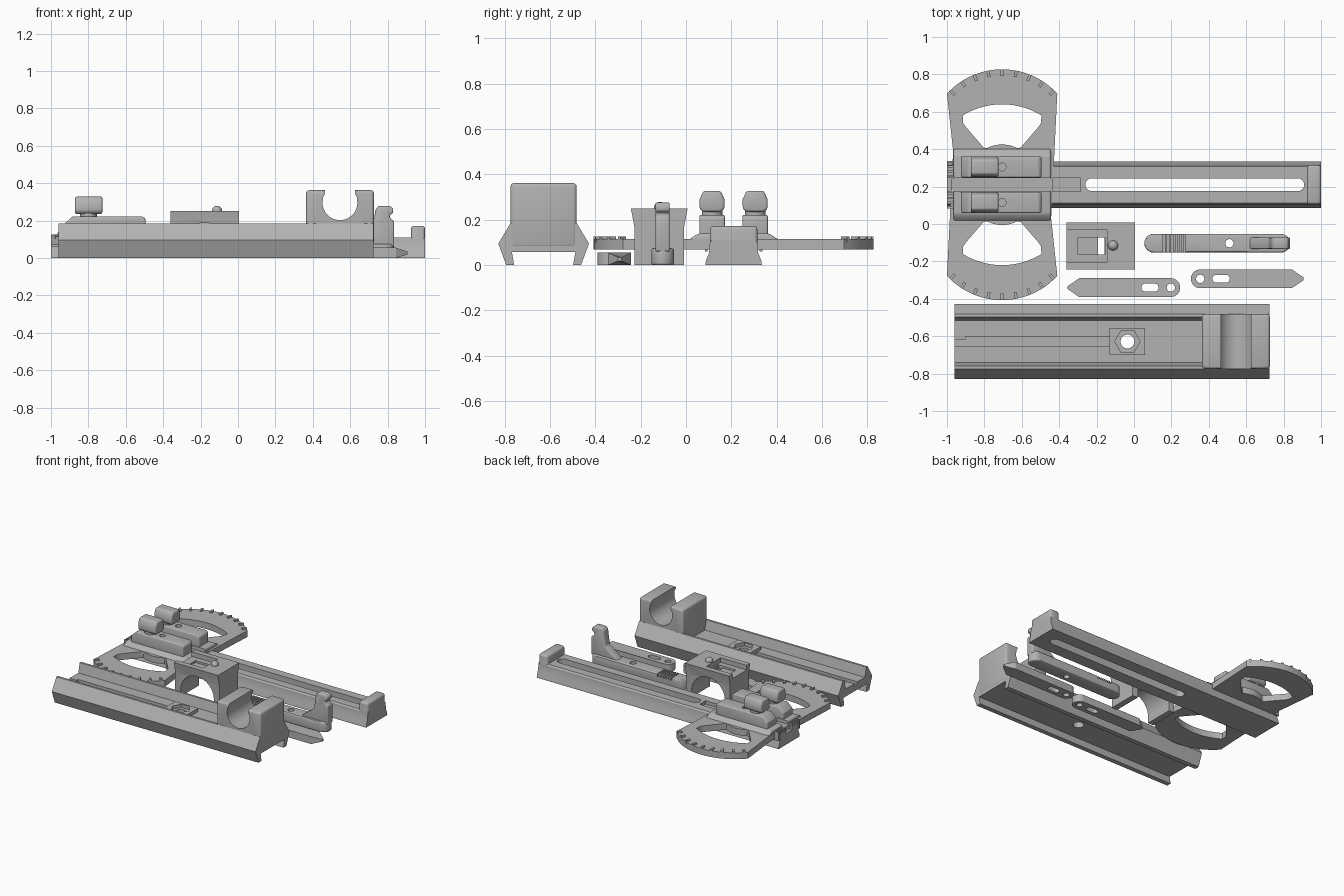
import bpy, bmesh
from math import sin, cos, radians, pi
from mathutils import Matrix

if "Cube" in bpy.data.objects:
    bpy.data.objects.remove(bpy.data.objects["Cube"])

grey = bpy.data.materials.new("plain grey")
grey.use_nodes = True
grey.diffuse_color = (0.45, 0.45, 0.45, 1)
grey.node_tree.nodes["Principled BSDF"].inputs["Base Color"].default_value = (0.45, 0.45, 0.45, 1)


def activate(ob):
    bpy.ops.object.select_all(action='DESELECT')
    ob.select_set(True)
    bpy.context.view_layer.objects.active = ob


def prism(name, pts, axis, lo, hi, bevel=0):
    """Extrude a 2D outline along an axis; outline is in the other two axes."""
    place = {'x': lambda p, t: (t, p[0], p[1]),
             'y': lambda p, t: (p[0], t, p[1]),
             'z': lambda p, t: (p[0], p[1], t)}[axis]
    bm = bmesh.new()
    a = [bm.verts.new(place(p, lo)) for p in pts]
    b = [bm.verts.new(place(p, hi)) for p in pts]
    bm.faces.new(a)
    bm.faces.new(b)
    for i in range(len(pts)):
        j = (i + 1) % len(pts)
        bm.faces.new((a[i], a[j], b[j], b[i]))
    bmesh.ops.recalc_face_normals(bm, faces=bm.faces)
    me = bpy.data.meshes.new(name)
    bm.to_mesh(me)
    bm.free()
    me.materials.append(grey)
    ob = bpy.data.objects.new(name, me)
    bpy.context.collection.objects.link(ob)
    if bevel:
        mod = ob.modifiers.new("bevel", 'BEVEL')
        mod.width, mod.segments, mod.limit_method = bevel, 3, 'ANGLE'
        activate(ob)
        bpy.ops.object.modifier_apply(modifier=mod.name)
    return ob


def box(name, x, y, z, bevel=0):
    pts = [(x[0], y[0]), (x[1], y[0]), (x[1], y[1]), (x[0], y[1])]
    return prism(name, pts, 'z', z[0], z[1], bevel)


def arc(cx, cy, r, a0, a1, n=24):
    return [(cx + r * cos(radians(a0 + (a1 - a0) * i / n)),
             cy + r * sin(radians(a0 + (a1 - a0) * i / n))) for i in range(n + 1)]


def circle(cx, cy, r, n=32):
    return arc(cx, cy, r, 0, 360 - 360 / n, n - 1)


def pill(x0, x1, y, r):
    return arc(x0 + r, y, r, 90, 270, 12) + arc(x1 - r, y, r, -90, 90, 12)


def mirrored(half, c):
    """Closed outline from a half outline given as offsets from centre c."""
    return [(c + u, v) for u, v in half] + [(c - u, v) for u, v in reversed(half)]


def cut(ob, *cutters):
    for c in cutters:
        mod = ob.modifiers.new("cut", 'BOOLEAN')
        mod.operation, mod.solver, mod.object = 'DIFFERENCE', 'EXACT', c
        activate(ob)
        bpy.ops.object.modifier_apply(modifier=mod.name)
        bpy.data.objects.remove(c)
    return ob


# Slotted rail with end stop
RY = 0.21
rail = prism("rail", mirrored([(.125, 0), (.122, .02), (.108, .055), (.105, .1), (.097, .11)], RY), 'x', -1, 1)
cut(rail, prism("c", pill(-.26, .91, RY, .034), 'z', -.1, .3),
    box("c", (-1.1, -.285), (RY - .035, RY + .035), (.085, .3)))
prism("rail_stop", mirrored([(.125, 0), (.105, .055), (.105, .172)], RY), 'x', .925, 1, .015)

# Double-ended angle plate
PX = -.705
lobe = arc(0, .217, .4, 42.5, 137.5)
outline = lobe + [(-.275, .3), (-.262, .18)]
outline += [(-x, -y) for x, y in outline]
outline = [(PX + x, RY + y) for x, y in outline]
plate = prism("angle_plate", outline, 'z', .068, .115)
window = arc(0, .03, .4, 58.3, 121.7) + [(-.208, .33), (-.195, .31), (-.1, .2), (-.085, .195)]
window += [(-.045, .21), (0, .217), (.045, .21), (.085, .195), (.1, .2), (.195, .31), (.208, .33)]
for s in (1, -1):
    cut(plate, prism("c", [(PX + x, RY + s * y) for x, y in window], 'z', 0, .3))
    # Raised degree marks round the rim
    for k in range(9):
        a = radians(46 + 11 * k) * s
        tick = box("degree_mark", (.365, .4), (-.008, .008), (.1, .126))
        tick.data.transform(Matrix.Translation((PX, RY + s * .217, 0)) @ Matrix.Rotation(a, 4, 'Z'))

# Collar, clamp blocks and knobs on the plate
groove = ((-1.1, -.285), (RY - .035, RY + .035), (.085, .4))
collar = prism("collar", mirrored([(.2, .1), (.19, .118), (.155, .14)], RY), 'x', -.965, -.445, .01)
cut(collar, box("c", *groove))
block = [(-.925, .11), (-.925, .185), (-.885, .222), (-.51, .222), (-.495, .21), (-.495, .11)]
for s, side in ((1, "back"), (-1, "front")):
    y = RY + s * .095
    ob = prism(side + "_clamp_block", block, 'y', y - .056, y + .056, .008)
    cut(ob, prism("c", circle(PX, y, .021), 'z', .2, .3))
    prism(side + "_knob_neck", circle(-.8, y, .045), 'z', .21, .27)
    cap = [(.04, .235), (.055, .25), (.055, .29), (.038, .328)]
    prism(side + "_knob_cap", mirrored(cap, y), 'x', -.872, -.725, .014)
    # Small ratchet teeth at the plate's end
for k in range(4):
    box("ratchet_tooth", (-1, -.96), (RY + .04 + .025 * k, RY + .052 + .025 * k), (.06, .125))
    box("ratchet_tooth", (-1, -.96), (RY - .052 - .025 * k, RY - .04 - .025 * k), (.06, .125))

# Long channel body
BY = -.628
section = [(.13, 0), (.165, 0), (.2, .095), (.146, .185), (.13, .185), (.113, .115)]
section = [(.14, .058)] + section
body = prism("channel_body", mirrored(section, BY), 'x', -.96, .725)
HX = -.035
box_boss = box("nut_boss", (-.13, .06), (BY - .072, BY + .072), (.1, .14))
cut(box_boss, prism("c", circle(HX, BY, .068, 6), 'z', .115, .3), prism("c", circle(HX, BY, .037), 'z', 0, .3))
cut(body, prism("c", circle(HX, BY, .037), 'z', 0, .3),
    prism("c", circle(HX, BY, .068, 6), 'z', .105, .3),
    box("c", (-.9, -.13), (BY - .026, BY + .026), (.095, .3)),
    box("c", (-1.1, -.89), (BY - .026, BY + .01), (.095, .3)))

# Cradle with a round saddle
cradle = box("cradle", (.363, .727), (BY - .146, BY + .146), (.075, .362), .016)
saddle = [(.465, .5), (.465, .345), (.455, .325)] + arc(.545, .295, .093, 170, 370) + [(.635, .325), (.625, .345), (.625, .5)]
cut(cradle, prism("c", saddle, 'y', BY - .3, BY + .3))

# Arched bridge
TY = -.118
bridge = prism("arched_bridge", mirrored([(.11, 0), (.11, .17), (.125, .25)], TY), 'x', -.36, .005)
arch = [(-.04, -.1)] + arc(-.178, .05, .138, 0, 180) + [(-.316, -.1)]
cut(bridge, prism("c", arch, 'y', -.4, .2),
    box("c", (-.4, -.145), (TY - .085, TY + .085), (.215, .4)),
    box("c", (-.3, -.155), (TY - .045, TY + .045), (.2, .4)),
    box("c", (-.192, -.157), (TY - .045, TY + .045), (.1, .4)))
pin = [(.001, .2), (.027, .2), (.027, .255), (.02, .27), (.001, .276)]
bpy.ops.mesh.primitive_uv_sphere_add(segments=24, ring_count=12, radius=.027, location=(-.112, TY + .003, .252))
bpy.context.object.name = "bridge_pin"
bpy.context.object.data.materials.append(grey)

# Lever bar with a hooked fin
LY = -.103
bar = prism("lever_bar", pill(.055, .835, LY, .05), 'z', 0, .075, .01)
cut(bar, prism("c", circle(.51, LY, .022), 'z', -.1, .3))
for k in range(6):
    cut(bar, box("c", (.155 + .022 * k, .166 + .022 * k), (LY - .07, LY + .07), (.055, .2)))
fin = [(.6, .06), (.72, .15), (.735, .26), (.75, .277), (.815, .277), (.83, .262), (.83, .24),
       (.812, .23), (.812, .215), (.835, .195), (.835, .06)]
prism("lever_fin", fin, 'y', LY - .031, LY + .031, .008)

# Two pointed slotted fingers
for name, hx, hy, d in (("front_finger", .197, -.34, -1), ("back_finger", .354, -.293, 1)):
    shape = arc(0, 0, .05, 90, 270) + [(.49, -.05), (.552, -.008), (.552, .008), (.49, .05)]
    finger = prism(name, [(hx + d * u, hy + v) for u, v in shape], 'z', 0, .055)
    for v in finger.data.vertices:
        if d * (v.co.x - hx) > .54:
            v.co.z = .018 + v.co.z * .3
    slot = sorted((hx + d * .065, hx + d * .158))
    cut(finger, prism("c", circle(hx, hy, .022), 'z', -.1, .2),
        prism("c", pill(slot[0], slot[1], hy, .021), 'z', -.1, .2))

# Smooth curved areas, keep edges crisp
for ob in list(bpy.context.scene.objects):
    if ob.type == 'MESH':
        activate(ob)
        bpy.ops.object.shade_smooth_by_angle(angle=radians(30))
